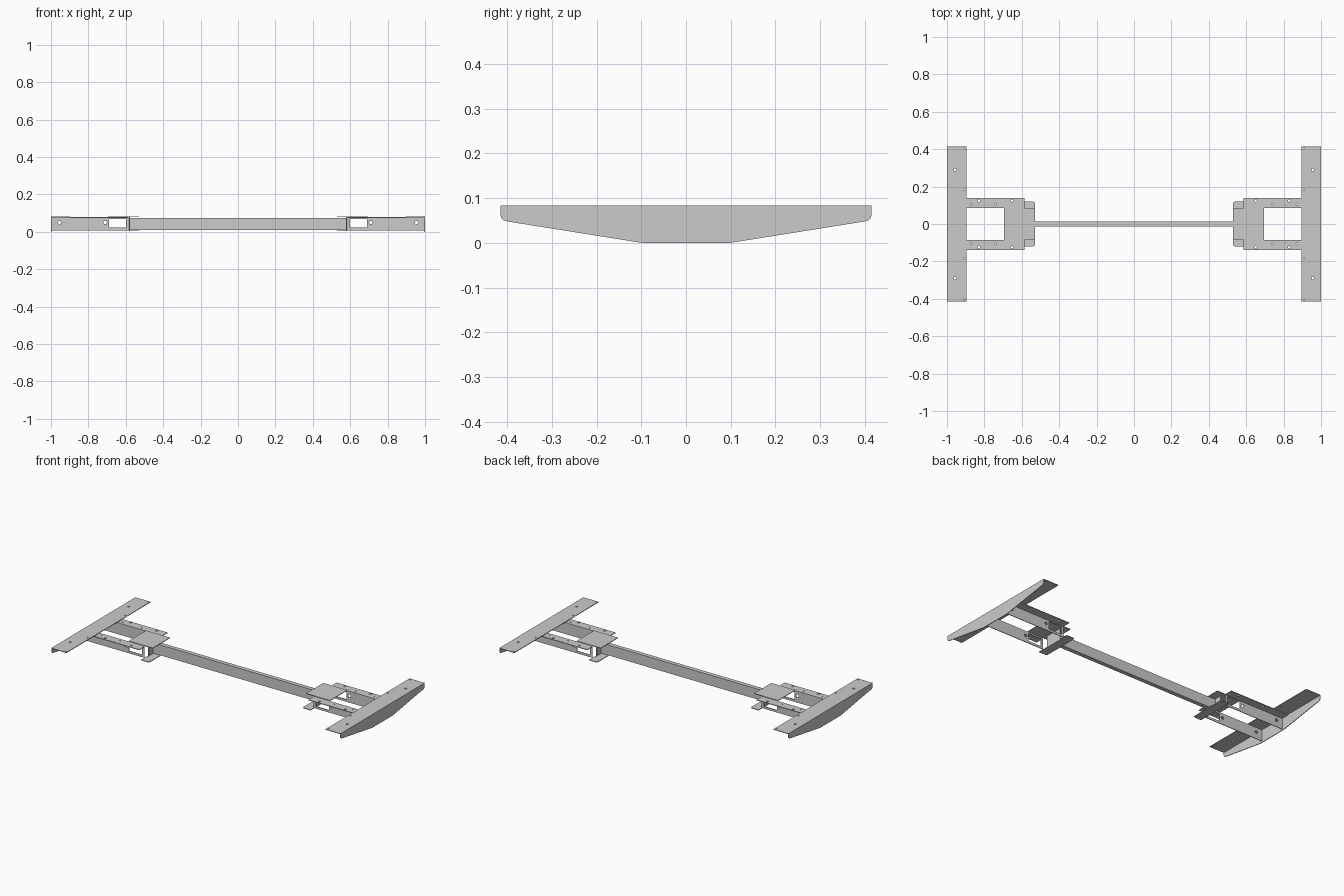
import bpy, bmesh, math
from mathutils import Matrix

if "Cube" in bpy.data.objects:
    bpy.data.objects.remove(bpy.data.objects["Cube"])

T = 0.004    # sheet thickness
TOP = 0.083  # overall height


def finish(name, bm):
    bmesh.ops.recalc_face_normals(bm, faces=bm.faces)
    me = bpy.data.meshes.new(name)
    bm.to_mesh(me)
    bm.free()
    ob = bpy.data.objects.new(name, me)
    bpy.context.collection.objects.link(ob)
    return ob


def box(name, x, y, z):
    bm = bmesh.new()
    bmesh.ops.create_cube(bm, size=1)
    for v in bm.verts:
        v.co = [(a + b) / 2 + c * (b - a) for (a, b), c in zip((x, y, z), v.co)]
    return finish(name, bm)


def prism(name, pts, depth):
    """Extrude a closed outline of 3D points along a vector."""
    bm = bmesh.new()
    f = bm.faces.new([bm.verts.new(p) for p in pts])
    r = bmesh.ops.extrude_face_region(bm, geom=[f])
    bmesh.ops.translate(bm, vec=depth, verts=[g for g in r["geom"] if isinstance(g, bmesh.types.BMVert)])
    return finish(name, bm)


def hole(centre, axis, r=0.006):
    bm = bmesh.new()
    rot = Matrix.Rotation(math.pi / 2, 4, 'X') if axis == 'Y' else Matrix()
    bmesh.ops.create_cone(bm, cap_ends=True, segments=16, radius1=r, radius2=r, depth=0.03,
                          matrix=Matrix.Translation(centre) @ rot)
    return finish("hole_cutter", bm)


def cut(ob, cutters):
    for c in cutters:
        m = ob.modifiers.new("cut", 'BOOLEAN')
        m.operation, m.object, m.solver = 'DIFFERENCE', c, 'EXACT'
    bpy.context.view_layer.update()
    me = bpy.data.meshes.new_from_object(ob.evaluated_get(bpy.context.evaluated_depsgraph_get()))
    ob.modifiers.clear()
    ob.data = me
    for c in cutters:
        bpy.data.objects.remove(c)


def mirror(ob, y=False):
    m = ob.modifiers.new("mirror", 'MIRROR')
    m.use_axis = (True, y, False)
    m.use_clip = False
    m.merge_threshold = 0.00001


# End foot: tapered outer plate with rounded lower corners
half = [(0.10, 0), (0.395, 0.047), (0.407, 0.05), (0.413, 0.056), (0.415, 0.064), (0.415, TOP - T)]
outline = half + [(-y, z) for y, z in reversed(half)]
mirror(prism("end_plate", [(1 - T, y, z) for y, z in outline], (T, 0, 0)))

# Top flange of the end foot with screw holes
flange = box("end_flange", (0.895, 1), (-0.415, 0.415), (TOP - T, TOP))
cut(flange, [hole((x, s * y, TOP), 'Z', r) for s in (-1, 1)
             for x, y, r in ((0.957, 0.29, 0.007), (0.908, 0.185, 0.004), (0.908, 0.403, 0.004))])
mirror(flange)

# Side rails: L-shaped sheet with a window and screw holes
web = box("rail_web", (0.585, 1 - T), (0.085, 0.085 + T), (0.008, TOP - T))
cut(web, [box("window_cutter", (0.60, 0.69), (0.07, 0.11), (0.022, 0.07))]
    + [hole((x, 0.087, 0.05), 'Y', 0.009) for x in (0.71, 0.955)])
mirror(web, True)
rail = box("rail_flange", (0.585, 1 - T), (0.085, 0.14), (TOP - 2 * T, TOP - T))
cut(rail, [hole((x, y, TOP - T), 'Z', r) for x, y, r in
           ((0.65, 0.125, 0.007), (0.83, 0.125, 0.007), (0.74, 0.105, 0.004), (0.87, 0.105, 0.004))])
mirror(rail, True)

# Hinge bracket: top plate, rounded bottom plate and joining web
mirror(box("bracket_top", (0.53, 0.695), (-0.085, 0.085), (TOP - T, TOP)))
corner = [(0.585, 0.12), (0.54, 0.12), (0.533, 0.117), (0.53, 0.11)]
base = corner + [(x, -y) for x, y in reversed(corner)]
mirror(prism("bracket_base", [(x, y, 0.004) for x, y in base], (0, 0, T)))
mirror(box("bracket_web", (0.578, 0.582), (-0.055, 0.055), (0.006, TOP - T)))

# Central beam
box("centre_beam", (-0.58, 0.58), (-0.013, 0.013), (0.01, 0.075))
